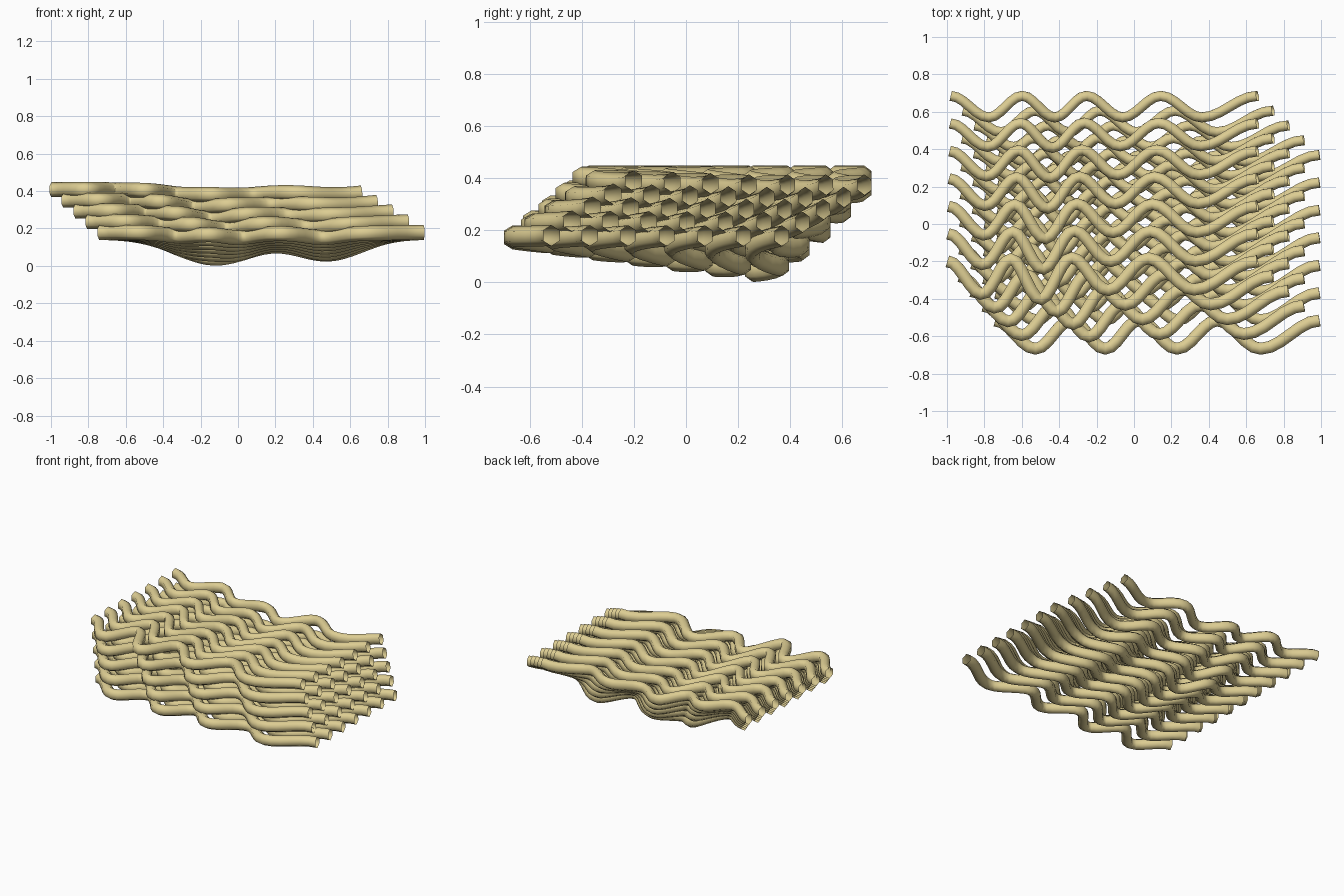
import bpy, bmesh
from math import sin, cos, pi, exp
from mathutils import Vector

if "Cube" in bpy.data.objects:
    bpy.data.objects.remove(bpy.data.objects["Cube"])

LAYERS, ROWS = 5, 7
RADIUS, SIDES, STEPS = 0.04, 6, 6
# where the crests and troughs of the wave fall along the top tube
EXTREMES = [-0.99, -0.785, -0.605, -0.43, -0.26, -0.065, 0.14, 0.36, 0.66]

mat = bpy.data.materials.new("straw")
mat.diffuse_color = (0.72, 0.61, 0.29, 1)
mat.use_nodes = True
mat.node_tree.nodes["Principled BSDF"].inputs["Base Color"].default_value = mat.diffuse_color


def sag(x, y, layer):
    """Downward pull on the bundle, strongest at the back and bottom."""
    dip = 0.138 * exp(-((x + 0.12) / 0.29) ** 2) + 0.115 * exp(-((x - 0.48) / 0.25) ** 2)
    back = min(1.0, max(0.05, 0.75 + 0.98 * y))
    return dip * back * (1 - 0.13 * (LAYERS - 1 - layer))


def tube_path(layer, row):
    start = -0.98 - 0.003 * row + 0.064 * layer
    end = 0.66 + 0.083 * layer
    crest = 0.685 - 0.1475 * row - 0.079 * layer
    height = 0.115 + 0.006 * row
    # the upper front tubes wave more strongly and drift left
    strong = row / (ROWS - 1) * (1 - layer / (LAYERS - 1))
    pts = []
    for k in range(len(EXTREMES) - 1):
        a, b = EXTREMES[k], EXTREMES[k + 1]
        for s in range(STEPS + (k == len(EXTREMES) - 2)):
            f = s / STEPS
            t = (a + (b - a) * f - EXTREMES[0]) / (EXTREMES[-1] - EXTREMES[0])
            x = start + (end - start) * t - 0.07 * strong * sin(pi * t)
            w = (1 - cos(pi * (k + f))) / 2
            y = crest - height * w + 0.02 * strong * sin(pi * t) * (1 - w)
            y -= 0.06 * strong * w * exp(-((t - 0.28) / 0.16) ** 2)
            z = 0.408 - 0.057 * layer - sag(x, y, layer)
            pts.append(Vector((x, y, z)))
    return pts


def sweep(name, pts, half_width):
    """Open six-sided tube along the points, slightly taller than wide."""
    bm = bmesh.new()
    rings = []
    for i, p in enumerate(pts):
        d = (pts[min(i + 1, len(pts) - 1)] - pts[max(i - 1, 0)]).normalized()
        side = d.cross(Vector((0, 0, 1))).normalized()
        up = side.cross(d)
        rings.append([bm.verts.new(p + up * RADIUS * cos(a) + side * half_width * sin(a))
                      for a in (2 * pi * j / SIDES for j in range(SIDES))])
    for r, q in zip(rings, rings[1:]):
        for j in range(SIDES):
            n = (j + 1) % SIDES
            bm.faces.new((r[j], r[n], q[n], q[j])).smooth = True
    bmesh.ops.recalc_face_normals(bm, faces=bm.faces)
    me = bpy.data.meshes.new(name)
    bm.to_mesh(me)
    bm.free()
    me.materials.append(mat)
    ob = bpy.data.objects.new(name, me)
    bpy.context.collection.objects.link(ob)


# stacked layers of wavy tubes, each layer shifted forward and right
for layer in range(LAYERS):
    for row in range(ROWS):
        sweep(f"wavy_tube_{layer + 1}_{row + 1}", tube_path(layer, row), 0.031 + 0.001 * row)
